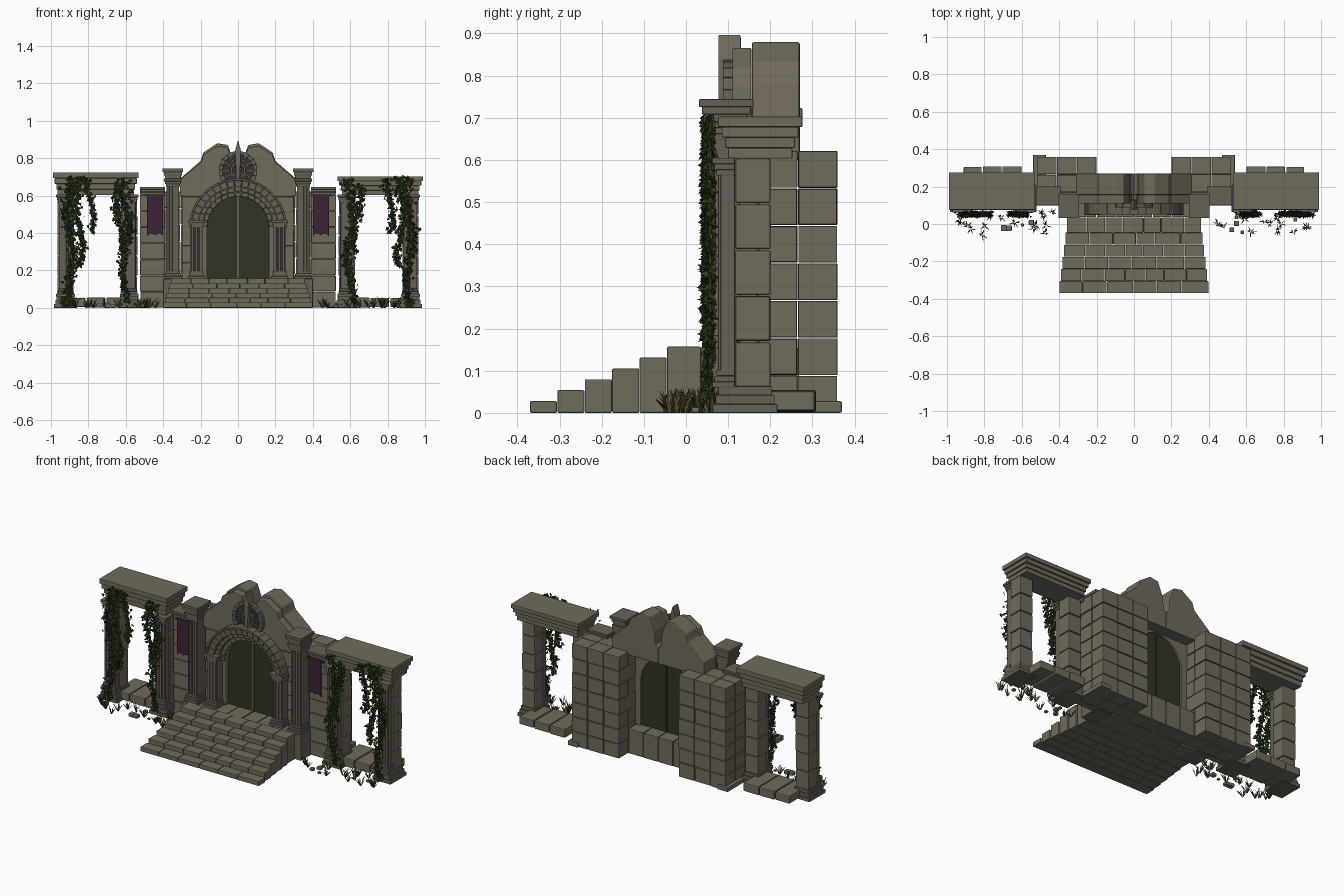
import bpy, bmesh, math, random
from mathutils import Vector, Euler

random.seed(4)
cube = bpy.data.objects.get("Cube")
if cube:
    bpy.data.objects.remove(cube)


def material(name, r, g, b):
    m = bpy.data.materials.new(name)
    m.use_nodes = True
    m.diffuse_color = (r, g, b, 1)
    bsdf = next(n for n in m.node_tree.nodes if n.type == 'BSDF_PRINCIPLED')
    bsdf.inputs["Base Color"].default_value = (r, g, b, 1)
    bsdf.inputs["Roughness"].default_value = 0.9
    return m


STONE = material("weathered_stone", 0.165, 0.145, 0.108)
TRIM = material("carved_stone", 0.135, 0.12, 0.092)
DARK = material("dark_door", 0.034, 0.032, 0.019)
IRON = material("dark_metal", 0.035, 0.033, 0.03)
CLOTH = material("purple_cloth", 0.045, 0.017, 0.035)
LEAF = material("leaf_green", 0.033, 0.06, 0.014)
DEEP = material("deep_leaf_green", 0.018, 0.036, 0.01)
GRASS = material("dry_grass", 0.15, 0.105, 0.045)
SIDES = (("right", -1), ("left", 1))


def prism(bm, pts, y0, y1):
    """Extrude an x-z outline from y0 to y1."""
    a = [bm.verts.new((x, y0, z)) for x, z in pts]
    b = [bm.verts.new((x, y1, z)) for x, z in pts]
    bm.faces.new(a)
    bm.faces.new(b[::-1])
    for i in range(len(a)):
        j = (i + 1) % len(a)
        bm.faces.new((a[j], a[i], b[i], b[j]))


def box(bm, x0, x1, y0, y1, z0, z1):
    prism(bm, [(x0, z0), (x1, z0), (x1, z1), (x0, z1)], y0, y1)


def finish(bm, name, mats, bevel=0.0):
    if bevel:
        bmesh.ops.recalc_face_normals(bm, faces=bm.faces[:])
    me = bpy.data.meshes.new(name)
    bm.to_mesh(me)
    bm.free()
    ob = bpy.data.objects.new(name, me)
    bpy.context.collection.objects.link(ob)
    for m in mats:
        me.materials.append(m)
    if bevel:
        mod = ob.modifiers.new("worn_edges", 'BEVEL')
        mod.width = bevel
        mod.segments = 2
        mod.limit_method = 'ANGLE'
    return ob


def masonry(bm, xs, ys, zs, n, gap=0.0015):
    """Fill a volume with a grid of slightly uneven blocks."""
    d = [(r[1] - r[0]) / k for r, k in zip((xs, ys, zs), n)]
    for i in range(n[0]):
        for j in range(n[1]):
            for k in range(n[2]):
                x, y, z = xs[0] + i * d[0], ys[0] + j * d[1], zs[0] + k * d[2]
                g = gap * random.uniform(0.5, 1.8)
                box(bm, x + g, x + d[0] - g, y + g, y + d[1] - g, z + g, z + d[2] - g)


def arch(bm, r0, r1, y0, y1, zc, n, a0=0.0, a1=math.pi, gap=0.006):
    """Ring of wedge stones around (0, zc)."""
    step = (a1 - a0) / n
    for i in range(n):
        s, e = a0 + i * step + gap, a0 + (i + 1) * step - gap
        m = (s + e) / 2
        pts = [(r * math.cos(t), zc + r * math.sin(t))
               for r, ts in ((r0, (s, m, e)), (r1, (e, m, s))) for t in ts]
        prism(bm, pts, y0, y1)


def pilaster(bm, x, w, y0, y1, z0, z1, flutes=4):
    """Fluted shaft with a stepped base and a stepped capital."""
    box(bm, x - w, x + w, y0 + 0.006, y1, z0, z1)
    pitch = 2 * w / flutes
    for i in range(flutes):
        c = x - w + (i + 0.5) * pitch
        box(bm, c - pitch * 0.32, c + pitch * 0.32, y0, y0 + 0.008, z0 + 0.03, z1 - 0.03)
    for k, grow in enumerate((0.014, 0.009, 0.004)):
        h = 0.014
        for z in (z0 + k * h, z1 - (k + 1) * h):
            box(bm, x - w - grow, x + w + grow, y0 - grow, y1, z, z + h)


# Stairs: six courses of staggered blocks
bm = bmesh.new()
for i in range(6):
    y = -0.37 + i * 0.065
    half, top = 0.4 - i * 0.008, 0.028 + i * 0.0258
    n = 6 + i % 2
    cuts = [-half] + [-half + 2 * half * (k + random.uniform(-0.12, 0.12)) / n
                      for k in range(1, n)] + [half]
    for a, b in zip(cuts, cuts[1:]):
        box(bm, a + 0.001, b - 0.001, y, y + (0.064 if i < 5 else 0.08), 0, top)
finish(bm, "stairs", [STONE], 0.003)

# Landing and threshold under the doorway
bm = bmesh.new()
masonry(bm, (-0.3, 0.3), (0.035, 0.16), (0, 0.155), (6, 1, 1))
masonry(bm, (-0.2, 0.2), (0.16, 0.27), (0, 0.155), (4, 1, 1))
finish(bm, "landing", [STONE], 0.003)

# Gate wall with arched opening, and the broken gable
SPRING, RADIUS = 0.43, 0.165
wall, gable, front_gable = bmesh.new(), bmesh.new(), bmesh.new()
curve = [(RADIUS * math.cos(t), SPRING + RADIUS * math.sin(t))
         for t in [i * math.pi / 24 for i in range(13)]]
crest = [(0, 0.6), (0.31, 0.6), (0.31, 0.69), (0.2, 0.785), (0.185, 0.83),
         (0.11, 0.88), (0.055, 0.87), (0.025, 0.79), (0.015, 0.71), (0, 0.7)]
for _, s in SIDES:
    outline = [(RADIUS, 0.155)] + curve + [(0, 0.69), (0.3, 0.69), (0.3, 0.155)]
    prism(wall, [(s * x, z) for x, z in outline], 0.12, 0.2)
    prism(gable, [(s * x, z) for x, z in crest], 0.156, 0.27)
    prism(front_gable, [(s * x, 0.6 + (z - 0.6) * 0.95) for x, z in crest], 0.11, 0.155)
finish(wall, "gate_wall", [STONE], 0.002)
finish(gable, "gable_back", [STONE], 0.005)
finish(front_gable, "gable_front", [STONE], 0.003)

# Nested arch mouldings
bm = bmesh.new()
for r0, r1, y0, n in ((0.165, 0.188, 0.1, 15), (0.19, 0.213, 0.08, 17), (0.215, 0.25, 0.062, 19)):
    arch(bm, r0, r1, y0, 0.13, SPRING, n)
arch(bm, 0.25, 0.262, 0.05, 0.12, SPRING, 19, gap=0)
finish(bm, "arch_mouldings", [TRIM], 0.002)

# Double door with a pale seam
bm = bmesh.new()
for _, s in SIDES:
    pts = [(0.003, 0.155), (RADIUS, 0.155)] + curve[:-1] + [(0.003, SPRING + RADIUS)]
    prism(bm, [(s * x, z) for x, z in pts], 0.145, 0.19)
finish(bm, "door_leaves", [DARK], 0.001)
bm = bmesh.new()
box(bm, -0.005, 0.005, 0.14, 0.18, 0.155, 0.59)
finish(bm, "door_seam", [TRIM], 0.001)

# Round window with spokes, and the pointed finial
ROSE = 0.735
bm = bmesh.new()
arch(bm, 0.001, 0.085, 0.102, 0.11, ROSE, 16, 0, math.tau, 0)
finish(bm, "round_window_panel", [IRON], 0.0005)
bm = bmesh.new()
arch(bm, 0.082, 0.103, 0.088, 0.112, ROSE, 20, 0, math.tau)
arch(bm, 0.03, 0.042, 0.092, 0.104, ROSE, 12, 0, math.tau, 0)
for i in range(12):
    a = i * math.tau / 12
    dx, dz = math.cos(a), math.sin(a)
    pts = [(r * dx - w * dz, ROSE + r * dz + w * dx)
           for r, w in ((0.04, -0.003), (0.085, -0.003), (0.085, 0.003), (0.04, 0.003))]
    prism(bm, pts, 0.094, 0.104)
finish(bm, "round_window_tracery", [TRIM], 0.001)
bm = bmesh.new()
prism(bm, [(-0.008, 0.66), (0.008, 0.66), (0.016, 0.84), (0, 0.897), (-0.016, 0.84)], 0.077, 0.13)
finish(bm, "finial", [STONE], 0.002)

for side, s in SIDES:
    def span(a, b):
        return tuple(sorted((s * a, s * b)))

    # Rear tower and banner wall
    bm = bmesh.new()
    masonry(bm, span(0.2, 0.52), (0.17, 0.36), (0, 0.622), (3, 2, 7))
    masonry(bm, span(0.39, 0.525), (0.125, 0.17), (0, 0.605), (1, 1, 7))
    masonry(bm, span(0.2, 0.3), (0.112, 0.12), (0.155, 0.68), (1, 1, 6))
    finish(bm, side + "_tower", [STONE], 0.005)
    bm = bmesh.new()
    for k, g in enumerate((0, 0.01, 0.02)):
        box(bm, *span(0.39, 0.525), 0.12 - g, 0.2, 0.605 + k * 0.014, 0.618 + k * 0.014)
    finish(bm, side + "_banner_cornice", [TRIM], 0.002)

    # Hanging banner with a notched hem
    bm = bmesh.new()
    hem = [(0.4, 0.6), (0.4, 0.385), (0.42, 0.4), (0.443, 0.39), (0.465, 0.4), (0.486, 0.385), (0.486, 0.6)]
    prism(bm, [(s * x, z) for x, z in hem], 0.105, 0.111)
    finish(bm, side + "_banner", [CLOTH], 0.001)
    bm = bmesh.new()
    box(bm, *span(0.39, 0.496), 0.102, 0.114, 0.598, 0.606)
    finish(bm, side + "_banner_rod", [IRON], 0.001)

    # Tall gate pilaster on a plinth, and the short arch pilaster
    bm = bmesh.new()
    box(bm, *span(0.3, 0.4), 0.035, 0.17, 0, 0.155)
    pilaster(bm, s * 0.348, 0.033, 0.055, 0.15, 0.155, 0.69)
    for k, g in enumerate((0.004, 0.01, 0.017)):
        box(bm, *span(0.31 - g, 0.386 + g), 0.048 - g, 0.143 + g, 0.69 + k * 0.018, 0.708 + k * 0.018)
    finish(bm, side + "_gate_pilaster", [TRIM], 0.002)
    bm = bmesh.new()
    pilaster(bm, s * 0.222, 0.032, 0.062, 0.125, 0.155, 0.47, 3)
    finish(bm, side + "_arch_pilaster", [TRIM], 0.0015)

    # Side portico columns: stone drums behind fluted fronts
    for place, x in (("inner", 0.582), ("outer", 0.922)):
        bm = bmesh.new()
        masonry(bm, span(x - 0.045, x + 0.045), (0.115, 0.202), (0.06, 0.605), (1, 1, 5))
        finish(bm, f"{side}_{place}_column", [STONE], 0.005)
        bm = bmesh.new()
        pilaster(bm, s * x, 0.036, 0.076, 0.116, 0.06, 0.605)
        for k, g in enumerate((0.017, 0.01, 0.004)):
            box(bm, *span(x - 0.045 - g, x + 0.045 + g), 0.08 - g, 0.2 + g, k * 0.021, 0.021 + k * 0.021)
        finish(bm, f"{side}_{place}_column_trim", [TRIM], 0.002)

    # Stepped beam across the portico
    lift = 0.02 if s < 0 else 0
    bm = bmesh.new()
    for k, g in enumerate((0, 0.006, 0.015, 0.024)):
        z = 0.603 + k * (0.025 + lift / 4)
        box(bm, *span(0.556 - g, 0.965 + g), 0.1 - g, 0.252 + g, z, z + 0.025 + lift / 4)
    finish(bm, side + "_beam", [STONE], 0.003)

    # Ground slabs and loose rubble
    bm = bmesh.new()
    masonry(bm, span(0.6, 0.915), (0.11, 0.31), (0, 0.056), (3, 1, 1), 0.003)
    box(bm, *span(0.47, 0.54), 0.2, 0.37, 0, 0.028)
    for _ in range(5):
        x, y, r = random.uniform(0.5, 0.9), random.uniform(-0.05, 0.06), random.uniform(0.008, 0.016)
        box(bm, *span(x - r, x + r), y - r, y + r, 0, r * 1.4)
    finish(bm, side + "_ground_slabs", [STONE], 0.005)

    # Hanging vines: wandering stems covered with folded leaves
    bm = bmesh.new()
    strands = [(0.6, 0.69, 0.03, 0.026), (0.635, 0.66, 0.3, 0.02), (0.915, 0.7, 0.03, 0.03),
               (0.87, 0.7, 0.22, 0.026), (0.81, 0.69, 0.4, 0.02)]
    for x0, top, low, spread in strands:
        phase = random.uniform(0, 6)
        if s < 0:
            x0 -= 0.02 if x0 > 0.7 else 0
        for i in range(int((top - low) * 480)):
            t = i / int((top - low) * 480)
            z = top + (low - top) * t
            c = Vector((s * (x0 + 0.018 * math.sin(z * 14 + phase)) + random.gauss(0, spread * (1 - 0.45 * t) * 0.7),
                        random.uniform(0.04, 0.066), z))
            rot = Euler((random.gauss(0, 0.5), random.gauss(0, 0.9), random.gauss(0, 0.6)))
            size = random.uniform(0.009, 0.015)
            tip, base, l, r = [bm.verts.new(c + Vector(v) @ rot.to_matrix().transposed() * size) for v in
                               ((0, -0.3, -1.2), (0, 0, 0.8), (-0.7, 0.25, 0.1), (0.7, 0.25, 0.1))]
            shade = int(random.random() < 0.45)
            for f in ((tip, base, l), (base, tip, r)):
                bm.faces.new(f).material_index = shade
        for i in range(24):
            za, zb = [top + (low - top) * (i + k) / 24 for k in (0, 1)]
            xa, xb = [s * (x0 + 0.018 * math.sin(z * 14 + phase)) for z in (za, zb)]
            prism(bm, [(xa - 0.002, za), (xb - 0.002, zb), (xb + 0.002, zb), (xa + 0.002, za)], 0.055, 0.06)
    finish(bm, side + "_vines", [LEAF, DEEP])

    # Dry grass tufts
    bm = bmesh.new()
    for i in range(17):
        cx, cy = random.uniform(0.44, 0.965), random.uniform(-0.06, 0.07)
        for _ in range(10):
            a, h = random.uniform(0, math.tau), random.uniform(0.025, 0.062)
            lean = random.uniform(0.008, 0.032)
            d = Vector((math.cos(a), math.sin(a), 0))
            side_v = Vector((-d.y, d.x, 0)) * 0.0025
            root = Vector((s * cx, cy, 0)) + d * 0.004
            mid, tip = root + d * lean * 0.4 + Vector((0, 0, h * 0.6)), root + d * lean + Vector((0, 0, h))
            v = [bm.verts.new(p) for p in (root - side_v, root + side_v, mid + side_v, tip, mid - side_v)]
            bm.faces.new(v).material_index = int(i % 4 == 0)
    finish(bm, side + "_grass", [GRASS, LEAF])
